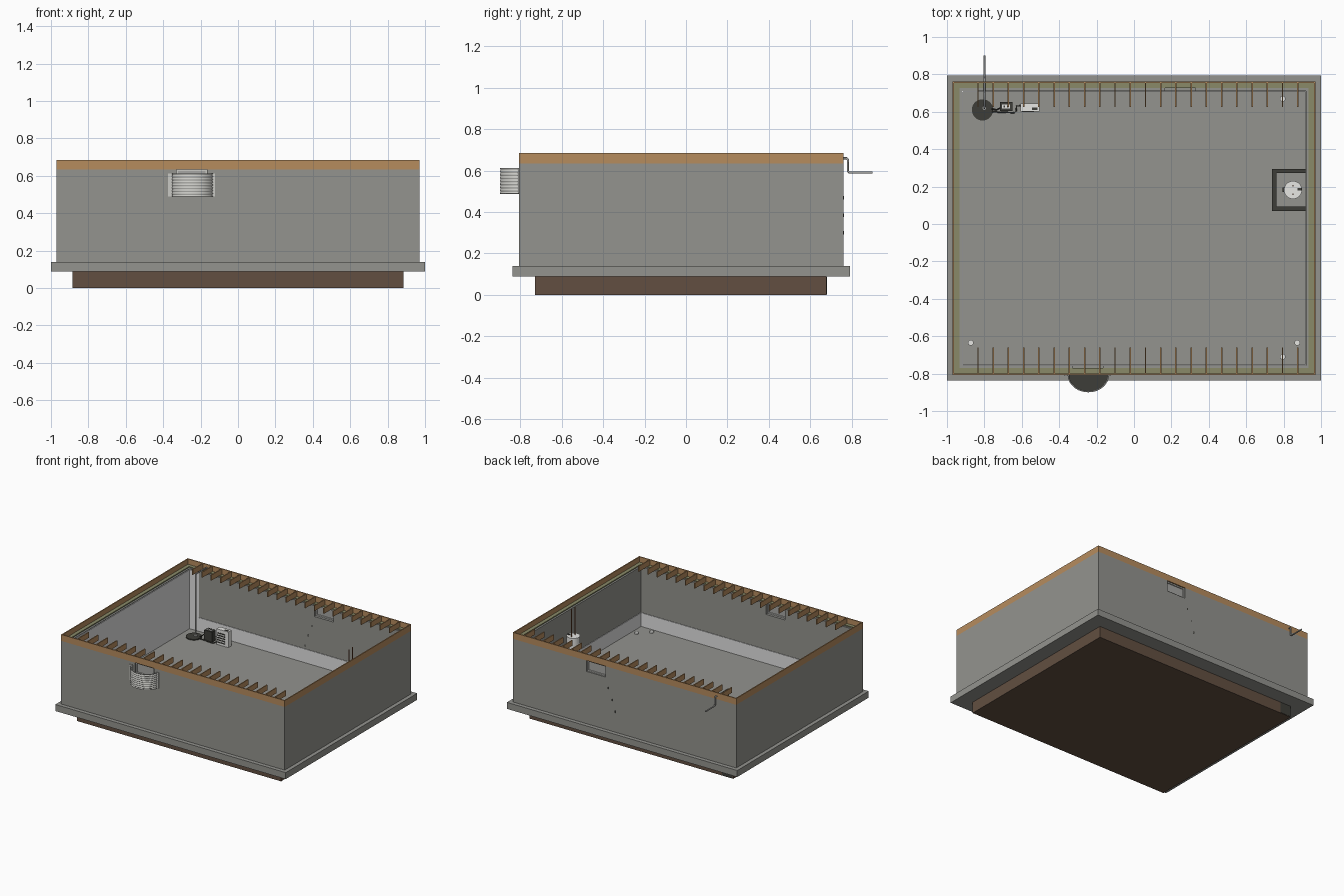
import bpy, bmesh, math
from mathutils import Vector

cube = bpy.data.objects.get("Cube")
if cube:
    bpy.data.objects.remove(cube, do_unlink=True)


def mat(name, r, g, b):
    m = bpy.data.materials.new(name)
    m.use_nodes = True
    c = [(v / 255) ** 2.2 for v in (r, g, b)] + [1]
    m.diffuse_color = c
    m.node_tree.nodes["Principled BSDF"].inputs["Base Color"].default_value = c
    return m


concrete = mat("concrete", 146, 146, 141)
wood = mat("wood", 181, 139, 94)
earth = mat("earth", 98, 80, 67)
dark = mat("dark_plastic", 64, 64, 59)
white = mat("white", 230, 230, 227)
metal = mat("galvanized_metal", 200, 200, 195)
liner = mat("wall_liner", 224, 224, 224)
olive = mat("treated_sill", 136, 137, 104)
copper = mat("copper", 150, 96, 62)
grey = mat("pipe_grey", 165, 165, 162)


def finish(name, bm, m):
    bmesh.ops.recalc_face_normals(bm, faces=bm.faces)
    me = bpy.data.meshes.new(name)
    bm.to_mesh(me)
    bm.free()
    me.materials.append(m)
    ob = bpy.data.objects.new(name, me)
    bpy.context.collection.objects.link(ob)
    return ob


def boxes(name, m, *spans):
    """One object made of boxes given as x0, x1, y0, y1, z0, z1."""
    bm = bmesh.new()
    for x0, x1, y0, y1, z0, z1 in spans:
        vs = bmesh.ops.create_cube(bm, size=1)["verts"]
        for v in vs:
            v.co = Vector(((x0 + x1) / 2 + v.co.x * (x1 - x0),
                           (y0 + y1) / 2 + v.co.y * (y1 - y0),
                           (z0 + z1) / 2 + v.co.z * (z1 - z0)))
    return finish(name, bm, m)


def ring(name, m, x, y0, y1, t, z0, z1):
    """Closed rectangular frame with outer limits and thickness t."""
    bm = bmesh.new()
    loops = []
    for d, z in ((0, z0), (0, z1), (t, z1), (t, z0)):
        a, b, c = x - d, y0 + d, y1 - d
        loops.append([bm.verts.new((px, py, z)) for px, py in ((-a, b), (a, b), (a, c), (-a, c))])
    for k in range(4):
        lo, hi = loops[k], loops[(k + 1) % 4]
        for i in range(4):
            j = (i + 1) % 4
            bm.faces.new((lo[i], lo[j], hi[j], hi[i]))
    return finish(name, bm, m)


def cylinder(name, m, x, y, r, z0, z1, n=24):
    bm = bmesh.new()
    bmesh.ops.create_cone(bm, cap_ends=True, segments=n, radius1=r, radius2=r, depth=z1 - z0)
    bmesh.ops.translate(bm, verts=bm.verts, vec=(x, y, (z0 + z1) / 2))
    ob = finish(name, bm, m)
    for p in ob.data.polygons:
        p.use_smooth = abs(p.normal.z) < 0.5
    return ob


def pipe(name, m, r, points):
    cu = bpy.data.curves.new(name, "CURVE")
    cu.dimensions = "3D"
    cu.bevel_depth = r
    cu.bevel_resolution = 4
    cu.use_fill_caps = True
    s = cu.splines.new("POLY")
    s.points.add(len(points) - 1)
    for p, co in zip(s.points, points):
        p.co = (*co, 1)
    cu.materials.append(m)
    ob = bpy.data.objects.new(name, cu)
    bpy.context.collection.objects.link(ob)
    return ob


X, Y0, Y1 = 0.97, -0.806, 0.762      # outer wall limits
T = 0.05                             # wall thickness
IX, IY0, IY1 = X - T, Y0 + T, Y1 - T
FLOOR, WALL, TOP = 0.168, 0.635, 0.685

# Ground, footing, slab
boxes("gravel_base", earth, (-0.885, 0.885, -0.73, 0.678, 0, 0.089))
boxes("pit_side", dark, (-0.88, -0.79, 0.67, 0.681, 0.002, 0.087))
boxes("footing", concrete, (-1, 1, -0.837, 0.793, 0.089, 0.14))
boxes("floor_slab", concrete, (-IX, IX, IY0, IY1, 0.14, FLOOR))

# Walls with a window opening in front and back
walls = ring("foundation_walls", concrete, X, Y0, Y1, T, 0.14, WALL)
W0, W1, WZ = 0.165, 0.33, 0.55
for side, y, s in (("front", Y0, -1), ("back", Y1, 1)):
    a, b = sorted((s * W0, s * W1))
    cut = boxes(side + "_window_cutter", concrete, (a, b, y - 0.1, y + 0.1, WZ, WALL + 0.02))
    cut.hide_render = True
    cut.hide_viewport = True
    mod = walls.modifiers.new("opening", "BOOLEAN")
    mod.operation = "DIFFERENCE"
    mod.solver = "EXACT"
    mod.object = cut
    c = y - s * 0.02
    f = 0.009
    boxes(side + "_window_frame", metal,
          (a, b, c - 0.01, c + 0.01, WZ, WZ + f),
          (a, b, c - 0.01, c + 0.01, WALL - f, WALL),
          (a, a + f, c - 0.01, c + 0.01, WZ + f, WALL - f),
          (b - f, b, c - 0.01, c + 0.01, WZ + f, WALL - f))
    boxes(side + "_window_pane", grey, (a + f, b - f, c - 0.002, c + 0.002, WZ + f, WALL - f))

# Sill, rim board and cut-off floor joists
ring("sill_plate", olive, X - 0.008, Y0 + 0.008, Y1 - 0.008, 0.028, WALL, 0.643)
ring("rim_board", wood, X, Y0, Y1, 0.008, WALL, TOP)
joists = []
for i in range(22):
    x = -0.834 + i * 0.0814
    for a, b in ((Y0 + 0.008, -0.66), (0.625, Y1 - 0.008)):
        joists.append((x - 0.0038, x + 0.0038, a, b, 0.643, TOP))
boxes("floor_joists", wood, *joists)

# Light wall liner: low band all round, full height on the right side
ring("liner_band", liner, IX, IY0, IY1, 0.004, FLOOR, 0.275)
boxes("liner_panel", liner,
      (-IX, -IX + 0.005, IY0, IY1, FLOOR, 0.63),
      (-IX, -0.835, IY1 - 0.005, IY1, FLOOR, 0.63))

# Broken crack line below the back window, outside and inside
for side, y in (("outer", Y1), ("inner", IY1)):
    boxes(side + "_wall_crack", dark,
          *[(x - 0.003, x + 0.003, y - 0.001, y + 0.001, z - 0.008, z + 0.008)
            for x, z in ((0.144, 0.47), (0.109, 0.385), (0.083, 0.3))])

# Corrugated window well
bm = bmesh.new()
CX, N, rings = -0.244, 24, 33
grid = []
for j in range(rings):
    z = 0.49 + 0.122 * j / (rings - 1)
    k = 1 + 0.025 * math.cos(j / (rings - 1) * 8 * math.tau)
    grid.append([bm.verts.new((CX + 0.108 * k * math.cos(math.pi * i / N),
                               Y0 - 0.0915 * k * math.sin(math.pi * i / N), z))
                 for i in range(N + 1)])
for r0, r1 in zip(grid, grid[1:]):
    for i in range(N):
        bm.faces.new((r0[i], r0[i + 1], r1[i + 1], r1[i]))
well = finish("window_well", bm, metal)
for p in well.data.polygons:
    p.use_smooth = True
sol = well.modifiers.new("sheet", "SOLIDIFY")
sol.thickness = 0.003
boxes("window_well_flanges", metal,
      (-0.374, -0.348, Y0 - 0.006, Y0, 0.49, 0.612),
      (-0.14, -0.123, Y0 - 0.006, Y0, 0.49, 0.612))
bm = bmesh.new()
bm.faces.new([bm.verts.new((CX + 0.106 * math.cos(math.pi * i / N),
                            Y0 - 0.09 * math.sin(math.pi * i / N), 0.497)) for i in range(N + 1)])
finish("window_well_gravel", bm, dark)

# Sump pit with discharge pipe
cylinder("sump_lid", dark, -0.81, 0.61, 0.057, FLOOR, 0.175, 32)
cylinder("sump_collar", metal, -0.8, 0.62, 0.012, 0.175, 0.185, 16)
pipe("discharge_pipe", grey, 0.0055, [
    (-0.8, 0.62, 0.175), (-0.8, 0.62, 0.66), (-0.8, 0.775, 0.66),
    (-0.8, 0.782, 0.653), (-0.8, 0.782, 0.598), (-0.8, 0.79, 0.591), (-0.8, 0.9, 0.591)])

# Backup battery and dehumidifier
boxes("battery_case", dark, (-0.717, -0.65, 0.605, 0.652, FLOOR, 0.25))
boxes("battery_top", white, (-0.705, -0.662, 0.617, 0.64, 0.25, 0.254))
boxes("battery_terminals", dark, (-0.697, -0.689, 0.622, 0.634, 0.254, 0.258),
      (-0.678, -0.67, 0.622, 0.634, 0.254, 0.258))
boxes("dehumidifier", white, (-0.607, -0.505, 0.602, 0.643, FLOOR, 0.29))
boxes("dehumidifier_grille", dark,
      *[(-0.6, -0.535, 0.598, 0.602, z, z + 0.007) for z in (0.185, 0.203, 0.221, 0.239, 0.257)],
      (-0.545, -0.515, 0.61, 0.622, 0.29, 0.293))
pipe("battery_cable", dark, 0.004, [(-0.76, 0.615, 0.18), (-0.735, 0.61, 0.2), (-0.715, 0.62, 0.22)])
pipe("drain_hose", dark, 0.004, [
    (-0.76, 0.6, 0.175), (-0.64, 0.595, 0.172), (-0.63, 0.605, 0.172),
    (-0.628, 0.63, 0.172), (-0.605, 0.632, 0.172)])

# Water heater inside a low curb
boxes("heater_curb", dark,
      (0.738, 0.916, 0.272, 0.295, FLOOR, 0.185), (0.738, 0.916, 0.07, 0.093, FLOOR, 0.185),
      (0.738, 0.761, 0.093, 0.272, FLOOR, 0.185))
cylinder("water_heater", white, 0.85, 0.182, 0.048, FLOOR, 0.47, 32)
boxes("heater_controls", dark, (0.795, 0.804, 0.17, 0.194, 0.2, 0.225),
      (0.875, 0.898, 0.18, 0.192, 0.47, 0.474))
for name, dy in (("cold", -0.022), ("hot", 0.022)):
    pipe(name + "_water_pipe", copper, 0.004, [(0.85, 0.182 + dy, 0.46), (0.85, 0.182 + dy, TOP)])

# Small white inspection ports
for i, (x, y) in enumerate(((-0.873, -0.635), (0.873, -0.635), (0.795, -0.71), (0.795, 0.67))):
    cylinder("floor_port_%d" % (i + 1), white, x, y, 0.015, FLOOR, 0.18, 16)
